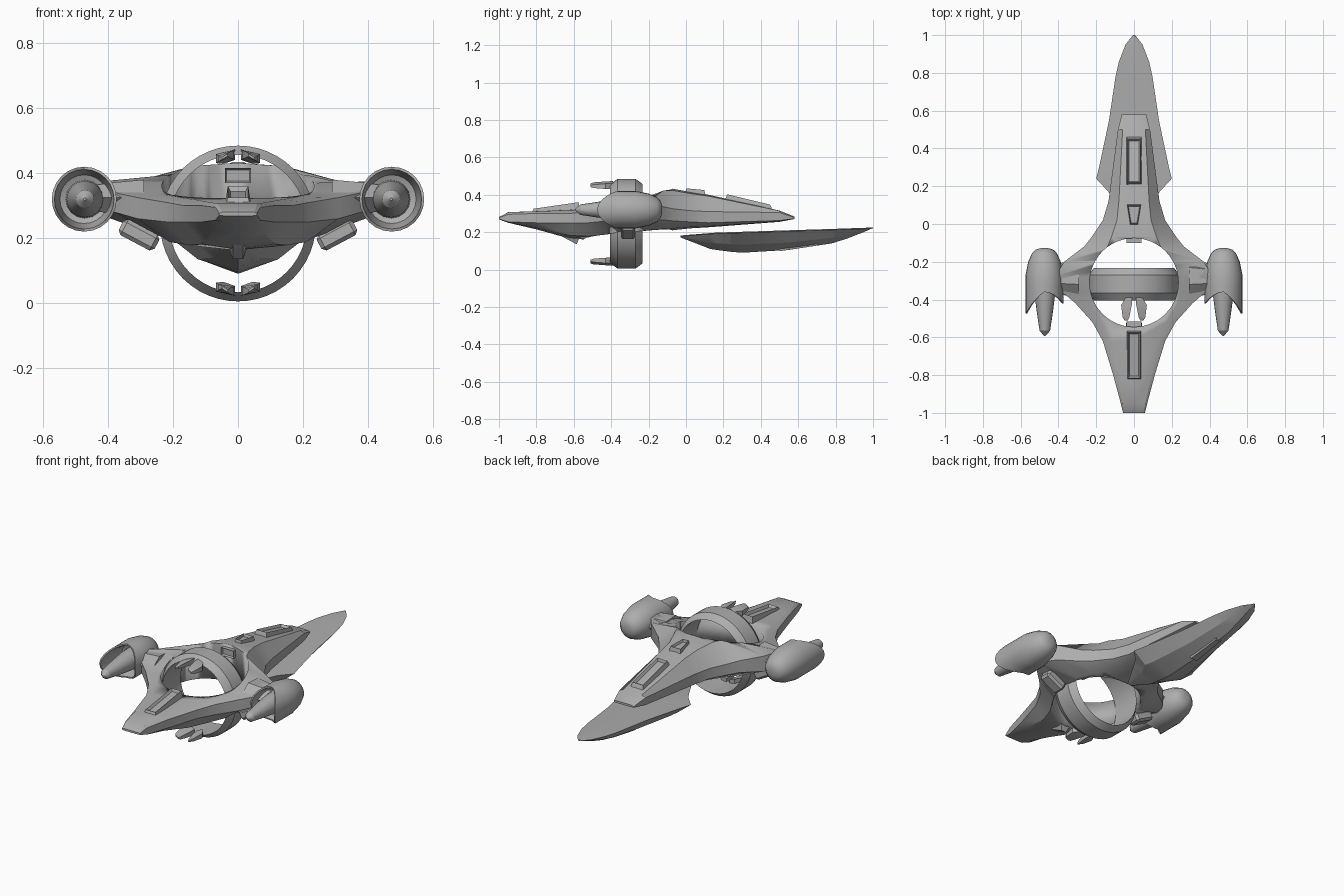
import bpy, bmesh, math
from mathutils import Matrix, Vector

default = bpy.data.objects.get("Cube")
if default:
    bpy.data.objects.remove(default, do_unlink=True)

grey = bpy.data.materials.new("hull_grey")
grey.use_nodes = True
grey.diffuse_color = (0.42, 0.42, 0.42, 1)
grey.node_tree.nodes["Principled BSDF"].inputs["Base Color"].default_value = grey.diffuse_color


def finish(name, bm, angle=30):
    """Turn a bmesh into a named, shaded object."""
    bmesh.ops.remove_doubles(bm, verts=bm.verts, dist=0.0005)
    bmesh.ops.recalc_face_normals(bm, faces=bm.faces)
    mesh = bpy.data.meshes.new(name)
    bm.to_mesh(mesh)
    bm.free()
    mesh.materials.append(grey)
    obj = bpy.data.objects.new(name, mesh)
    bpy.context.collection.objects.link(obj)
    bpy.ops.object.select_all(action="DESELECT")
    obj.select_set(True)
    bpy.context.view_layer.objects.active = obj
    bpy.ops.object.shade_smooth_by_angle(angle=math.radians(angle))
    return obj


def skin(bm, rings, caps=True, loop=False):
    """Bridge rings of points with quads."""
    rows = [[bm.verts.new(p) for p in ring] for ring in rings]
    pairs = list(zip(rows, rows[1:]))
    if loop:
        pairs.append((rows[-1], rows[0]))
    for a, b in pairs:
        for i in range(len(a)):
            j = (i + 1) % len(a)
            bm.faces.new((a[i], a[j], b[j], b[i]))
    if caps:
        bm.faces.new(rows[0])
        bm.faces.new(rows[-1])


def mirrored_section(y, half):
    """Closed section from a half outline running top centre to bottom centre."""
    return [(x, y, z) for x, z in half] + [(-x, y, z) for x, z in half[-2:0:-1]]


def lathe_y(name, profile, centre, sides, angle=30, loop=False):
    """Revolve (y, radius) points round an axis along y."""
    bm = bmesh.new()
    turns = [2 * math.pi * i / sides for i in range(sides)]
    rings = [[(centre[0] + r * math.cos(t), y, centre[1] + r * math.sin(t)) for t in turns]
             for y, r in profile]
    skin(bm, rings, not loop, loop)
    return finish(name, bm, angle)


def block(name, ys, widths, base, top, taper=0.6, slope=0.02, inset=0.0):
    """Tapered block; an inset sinks a groove into its outer face."""
    bm = bmesh.new()
    low, high = [], []
    for y, w, zb, zt, push in zip(ys, widths, base, top, (slope, -slope)):
        side = 1 if y == ys[0] else -1
        low += [(-w * side, y, zb), (w * side, y, zb)]
        high += [(-w * taper * side, y + push, zt), (w * taper * side, y + push, zt)]
    skin(bm, [low, high])
    if inset:
        bm.faces.ensure_lookup_table()
        bmesh.ops.recalc_face_normals(bm, faces=bm.faces)
        bmesh.ops.inset_region(bm, faces=[bm.faces[-1]], thickness=inset, depth=-0.015)
    return finish(name, bm)


# Main hull: y, edge width, shoulder width, top, edge top, edge bottom, keel
STATIONS = [
    (-1.0, .058, .05, .28, .277, .27, .268),
    (-.95, .07, .06, .307, .295, .255, .25),
    (-.8, .11, .09, .312, .30, .25, .215),
    (-.62, .165, .13, .32, .30, .25, .165),
    (-.52, .22, .17, .325, .31, .25, .16),
    (-.42, .31, .23, .335, .325, .26, .17),
    (-.36, .38, .24, .345, .34, .28, .18),
    (-.28, .42, .24, .37, .375, .27, .185),
    (-.2, .37, .2, .40, .36, .27, .195),
    (-.12, .265, .14, .43, .335, .265, .205),
    (-.07, .225, .12, .432, .325, .26, .21),
    (.02, .165, .09, .415, .315, .255, .22),
    (.12, .135, .08, .40, .31, .25, .226),
    (.5, .085, .06, .315, .305, .262, .255),
    (.58, .065, .05, .283, .278, .272, .27),
]
hull_rings = []
for y, w, s, top, up, low, keel in STATIONS:
    belly = min(.68 * w, .23)
    hull_rings.append(mirrored_section(y, [
        (0, top), (s, top - .08 * (top - up)), (w, up), (w, low),
        (belly, keel + .2 * (low - keel)), (0, keel)]))
bm = bmesh.new()
skin(bm, hull_rings)
hull = finish("hull", bm)

# Round opening through the hull
bm = bmesh.new()
bmesh.ops.create_cone(bm, cap_ends=True, segments=48, radius1=.235, radius2=.235, depth=1,
                      matrix=Matrix.Translation((0, -.31, .3)))
cutter = finish("opening_cutter", bm)
cutter.hide_render = True
cut = hull.modifiers.new("opening", "BOOLEAN")
cut.operation, cut.solver, cut.object = "DIFFERENCE", "EXACT", cutter
bpy.context.view_layer.objects.active = hull
bpy.ops.object.modifier_apply(modifier="opening")
bpy.data.objects.remove(cutter, do_unlink=True)

# Upright ring with chamfered rims
lathe_y("ring", [(-.405, .212), (-.365, .24), (-.27, .24), (-.232, .212)],
        (0, .245), 48, loop=True)

# Lower tail fin: y, half width, top, keel
fin_rings = []
for y, w, top, keel in [(-.03, .02, .182, .172), (.13, .11, .195, .11), (.17, .135, .198, .104),
                        (.24, .2, .2, .095), (.3, .185, .202, .09), (.55, .132, .21, .105),
                        (.78, .098, .217, .14), (.86, .08, .22, .165), (.95, .045, .223, .2),
                        (1.0, .006, .225, .222)]:
    fin_rings.append(mirrored_section(y, [
        (0, top), (w, top - .005), (w * .62, top - .62 * (top - keel)), (0, keel)]))
bm = bmesh.new()
skin(bm, fin_rings)
finish("tail_fin", bm, 20)

# Raised and recessed details along the centre line
block("nose_slot", (-.83, -.56), (.042, .042), (.29, .29), (.325, .36), .75, .015, .012)
block("tail_slot", (.2, .47), (.045, .045), (.35, .30), (.402, .347), .75, .02, .012)
block("rear_hatch", (-.01, .11), (.022, .04), (.39, .37), (.434, .425), .85, .012, .006)
block("belly_pod", (-.68, -.565), (.03, .032), (.2, .18), (.175, .135), .5, .02)
block("fin_keel_plate", (.48, .72), (.035, .025), (.15, .16), (.098, .128), .6, .02)
block("front_opening_plate", (-.56, -.515), (.045, .04), (.265, .265), (.30, .30), .95, .002)

# Framed window at the rear of the opening
bm = bmesh.new()
bmesh.ops.create_cube(bm, size=1, matrix=Matrix.Translation((0, -.08, .393))
                      @ Matrix.Diagonal((.08, .04, .045, 1)))
bm.normal_update()
front = [f for f in bm.faces if f.normal.y < -.9]
bmesh.ops.inset_region(bm, faces=front, thickness=.007, depth=-.012)
finish("window_frame", bm)

for side, label in ((1, "left"), (-1, "right")):
    # Engine shell with a scalloped open mouth
    bm = bmesh.new()
    sides, rings = 24, []
    for y, r, mouth in [(-.128, .02, 0), (-.135, .045, 0), (-.155, .066, 0), (-.2, .086, 0),
                        (-.27, .1, 0), (-.32, .1, .2), (-.36, .1, 1), (-.36, .092, 1),
                        (-.3, .075, 0), (-.28, .03, 0)]:
        ring = []
        for i in range(sides):
            t = 2 * math.pi * i / sides
            c = math.cos(t)
            reach = mouth * (.06 * c * c + .055 * max(c, 0))
            ring.append((side * (.474 + r * c), y - reach, .32 + r * math.sin(t)))
        rings.append(ring)
    skin(bm, rings)
    finish(label + "_engine_shell", bm, 40)

    # Engine spike
    lathe_y(label + "_engine_spike",
            [(-.27, .06), (-.36, .056), (-.45, .045), (-.565, .028), (-.592, .004)],
            (side * .472, .32), 16)

    # Strut joining wing to engine
    bm = bmesh.new()
    skin(bm, [[(side * x, -.29 + dy * k, .325 + dz * k) for dy, dz in
               ((-.1, 0), (-.03, .055), (.06, .05), (.1, 0), (.05, -.06), (-.04, -.06))]
              for x, k in ((.29, 1), (.38, .85), (.44, .7))])
    finish(label + "_strut", bm)

    # Angled pod under the wing
    bm = bmesh.new()
    bmesh.ops.create_cube(bm, size=1, matrix=Matrix.Translation((side * .305, -.31, .21))
                          @ Matrix.Rotation(-side * math.radians(28), 4, "Y")
                          @ Matrix.Diagonal((.125, .075, .055, 1)))
    bmesh.ops.bevel(bm, geom=bm.edges[:], offset=.012, segments=1, affect="EDGES")
    finish(label + "_wing_pod", bm)

    # Forked prongs at top and bottom of the ring
    for z, place in ((.457, "upper"), (.037, "lower")):
        bm = bmesh.new()
        sections = []
        for y, x0, x1, h in ((-.39, .01, .045, .016), (-.43, .012, .068, .014),
                             (-.495, .025, .06, .009), (-.51, .032, .05, .004)):
            bend = .012 if place == "upper" else -.012
            drop = [(x0, z + h), (x1, z + h - bend), (x1, z - h - bend), (x0, z - h)]
            sections.append([(side * x, y, zz) for x, zz in drop])
        skin(bm, sections)
        finish(label + "_" + place + "_prong", bm)
